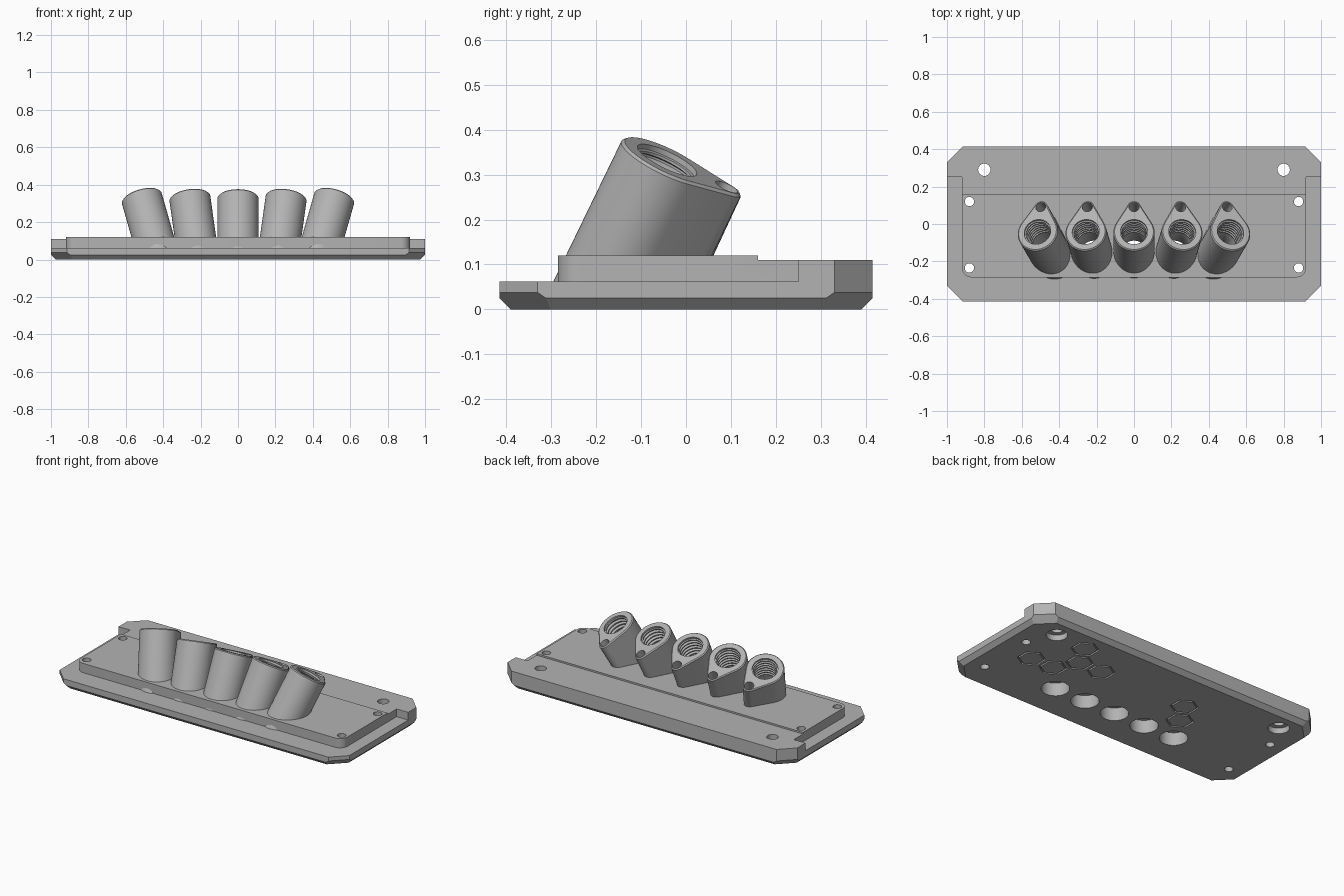
import bpy, bmesh
from math import sin, cos, acos, pi, radians, sqrt
from mathutils import Vector, Matrix

if "Cube" in bpy.data.objects:
    bpy.data.objects.remove(bpy.data.objects["Cube"])

grey = bpy.data.materials.new("mid_grey")
grey.use_nodes = True
colour = (0.45, 0.45, 0.45, 1)
grey.diffuse_color = colour
grey.node_tree.nodes["Principled BSDF"].inputs["Base Color"].default_value = colour


def at_z(outline, z):
    return [(x, y, z) for x, y in outline]


def circle(r, n=48, turn=0.0):
    return [(r * cos(2 * pi * i / n + turn), r * sin(2 * pi * i / n + turn)) for i in range(n)]


def loft(name, rings, matrix=Matrix(), closed=False):
    """Bridge equal rings; cap the ends, or join last to first if closed."""
    bm = bmesh.new()
    loops = [[bm.verts.new(matrix @ Vector(p)) for p in ring] for ring in rings]
    pairs = list(zip(loops, loops[1:]))
    if closed:
        pairs.append((loops[-1], loops[0]))
    else:
        bm.faces.new(loops[0])
        bm.faces.new(loops[-1])
    for a, b in pairs:
        for i in range(len(a)):
            j = (i + 1) % len(a)
            bm.faces.new((a[i], a[j], b[j], b[i]))
    bmesh.ops.recalc_face_normals(bm, faces=bm.faces)
    return finish(name, bm)


def finish(name, bm):
    mesh = bpy.data.meshes.new(name)
    bm.to_mesh(mesh)
    bm.free()
    mesh.materials.append(grey)
    obj = bpy.data.objects.new(name, mesh)
    bpy.context.collection.objects.link(obj)
    return obj


def prism(name, outline, z0, z1, matrix=Matrix()):
    return loft(name, [at_z(outline, z0), at_z(outline, z1)], matrix)


def slice_below(obj, point, normal):
    """Cut away what lies beyond a plane and close the opening."""
    bm = bmesh.new()
    bm.from_mesh(obj.data)
    cut = bmesh.ops.bisect_plane(bm, geom=bm.verts[:] + bm.edges[:] + bm.faces[:],
                                 plane_co=point, plane_no=normal, clear_outer=True)
    edges = [e for e in cut["geom_cut"] if isinstance(e, bmesh.types.BMEdge)]
    bmesh.ops.holes_fill(bm, edges=edges)
    bmesh.ops.recalc_face_normals(bm, faces=bm.faces)
    bm.to_mesh(obj.data)
    bm.free()


def combine(obj, tools, operation):
    for tool in tools:
        tool.hide_render = True
        mod = obj.modifiers.new("cut", "BOOLEAN")
        mod.operation, mod.solver, mod.object = operation, "EXACT", tool
    graph = bpy.context.evaluated_depsgraph_get()
    mesh = bpy.data.meshes.new_from_object(obj.evaluated_get(graph))
    obj.modifiers.clear()
    obj.data = mesh


def smooth(obj):
    bpy.ops.object.select_all(action="DESELECT")
    obj.select_set(True)
    bpy.context.view_layer.objects.active = obj
    bpy.ops.object.shade_smooth_by_angle(angle=radians(30))


# Base plate: clipped rectangle with bevelled underside
W, D, C = 1.0, 0.415, 0.085
quarter = [(W, D - C), (W - C, D)]
plan = (quarter + [(-x, y) for x, y in quarter[::-1]]
        + [(-x, -y) for x, y in quarter] + [(x, -y) for x, y in quarter[::-1]])
plate = prism("base_plate", plan, 0, 0.11)
for s in (-1, 1):
    slice_below(plate, (s * W, 0, 0.025), (s, 0, -1))
    slice_below(plate, (0, s * D, 0.025), (0, s, -1))
    for t in (-1, 1):
        slice_below(plate, (s * W, t * (D - C), 0.038), (s, t, -sqrt(2)))

# Step round the front and sides, and the raised pad with round front corners
PX, PY, R = 0.92, -0.285, 0.05
arc = [(PX - R + R * cos(a), PY + R - R * sin(a)) for a in (i * pi / 16 for i in range(9))]
front = arc + [(-x, y) for x, y in arc[::-1]]
ledge = prism("ledge_cutter", [(1.1, 0.25), (PX, 0.25)] + front
              + [(-PX, 0.25), (-1.1, 0.25), (-1.1, -0.6), (1.1, -0.6)], 0.062, 0.2)
pad = prism("raised_pad", [(PX, 0.16)] + front + [(-PX, 0.16)], 0.09, 0.12)
combine(plate, [ledge], "DIFFERENCE")
combine(plate, [pad], "UNION")
cutters = []

# Mounting holes; the rear pair is counterbored from below
for s in (-1, 1):
    for x, y, r in ((0.8, 0.29, 0.033), (0.88, 0.12, 0.025), (0.88, -0.235, 0.025)):
        cutters.append(prism("hole_cutter", circle(r, 32), -0.1, 0.3,
                             Matrix.Translation((s * x, y, 0))))
    cutters.append(prism("counterbore_cutter", circle(0.06, 32), -0.1, 0.035,
                         Matrix.Translation((s * 0.8, 0.29, 0))))

# Hexagonal grooves on the underside
for x, y in ((0.74, 0), (0.585, 0), (0.505, 0.135), (0.35, 0.135), (0.58, 0.27),
             (-0.25, 0.135), (-0.33, 0)):
    outer, inner = circle(0.08, 6, pi / 6), circle(0.069, 6, pi / 6)
    cutters.append(loft("groove_cutter", [at_z(outer, -0.02), at_z(outer, 0.01),
                                          at_z(inner, 0.01), at_z(inner, -0.02)],
                        Matrix.Translation((x, y, 0)), closed=True))

# Leaning threaded sockets with a teardrop section
BIG, SMALL, GAP = 0.11, 0.035, 0.148
phi = acos((BIG - SMALL) / GAP)


def teardrop(inset):
    pts = []
    for i in range(41):
        a = phi + (2 * pi - 2 * phi) * i / 40
        pts.append((-(BIG - inset) * sin(a), (BIG - inset) * cos(a)))
    for i in range(13):
        a = -phi + 2 * phi * i / 12
        pts.append((-(SMALL - inset) * sin(a), GAP + (SMALL - inset) * cos(a)))
    return pts


bore = [(0.073, 0.03), (0.073, -0.012)]
for k in range(7):
    z = -0.014 - 0.022 * k
    bore += [(0.066, z), (0.066, z - 0.006), (0.078, z - 0.011), (0.078, z - 0.016)]
bore += [(0.073, -0.18), (0.073, -0.29)]

sockets = []
for i in range(-2, 3):
    place = (Matrix.Translation((0.258 * i, -0.042, 0.332))
             @ Matrix.Rotation(radians(8 * i), 4, "Y") @ Matrix.Rotation(radians(-25), 4, "X"))
    tube = loft("socket_%d" % (i + 3), [at_z(teardrop(0), -0.4), at_z(teardrop(0), -0.006),
                                        at_z(teardrop(0.006), 0)], place)
    slice_below(tube, (0, 0, 0.04), (0, 0, -1))
    thread = loft("bore_cutter", [at_z(circle(r), z) for r, z in bore], place)
    pin = prism("pin_hole_cutter", circle(0.027, 32), -0.13, 0.05,
                place @ Matrix.Translation((0, GAP - 0.002, 0)))
    exit_hole = prism("exit_cutter", circle(0.079), -0.1, 0.08,
                      Matrix.Translation((0.213 * i, -0.168, 0)))
    combine(tube, [thread, pin, exit_hole], "DIFFERENCE")
    cutters += [thread, exit_hole, pin]
    sockets.append(tube)

combine(plate, cutters, "DIFFERENCE")
for obj in [plate] + sockets:
    smooth(obj)
for tool in set(cutters + [ledge, pad]):
    bpy.data.objects.remove(tool)
